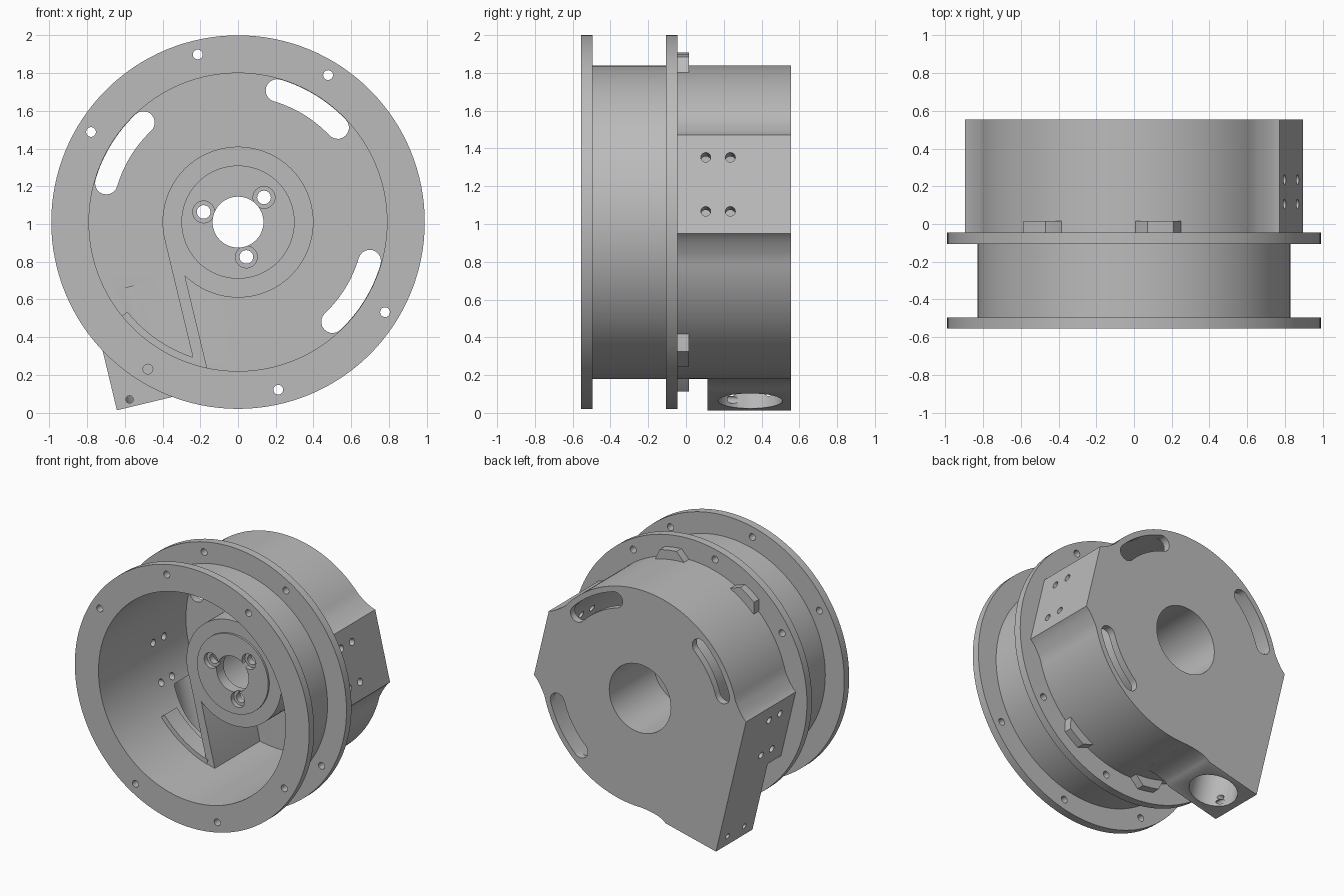
import bpy, bmesh
from math import radians, sin, cos, pi
from mathutils import Vector, Matrix

if "Cube" in bpy.data.objects:
    bpy.data.objects.remove(bpy.data.objects["Cube"], do_unlink=True)

ZC = 1.01                 # height of the main axis
TILT = radians(13.5)      # side panels and duct are turned by this angle
FRONT, REAR = -0.555, 0.555
MID = -0.045              # rear face of the second flange

grey = bpy.data.materials.new("plain_grey")
grey.use_nodes = True
grey.diffuse_color = (0.5, 0.5, 0.5, 1)
grey.node_tree.nodes["Principled BSDF"].inputs["Base Color"].default_value = (0.5, 0.5, 0.5, 1)


def make(name, bm):
    bmesh.ops.recalc_face_normals(bm, faces=bm.faces[:])
    mesh = bpy.data.meshes.new(name)
    bm.to_mesh(mesh)
    bm.free()
    mesh.materials.append(grey)
    obj = bpy.data.objects.new(name, mesh)
    bpy.context.collection.objects.link(obj)
    return obj


def prism(name, pts, y0, y1):
    """Extrude an outline, given around the main axis, along y."""
    bm = bmesh.new()
    face = bm.faces.new([bm.verts.new((x, y0, z + ZC)) for x, z in pts])
    new = bmesh.ops.extrude_face_region(bm, geom=[face])["geom"]
    bmesh.ops.translate(bm, vec=(0, y1 - y0, 0),
                        verts=[v for v in new if isinstance(v, bmesh.types.BMVert)])
    return make(name, bm)


def polar(r, deg):
    return r * cos(radians(deg)), r * sin(radians(deg))


def arc(r, a0, a1, n, centre=(0, 0)):
    return [tuple(Vector(polar(r, a0 + (a1 - a0) * i / n)) + Vector(centre)) for i in range(n + 1)]


def disc(name, r, y0, y1, centre=(0, 0), n=32):
    return prism(name, arc(r, 0, 360, n, centre)[:-1], y0, y1)


def turned(pts):
    """Panel coordinates (u across, v along) to x and z."""
    c, s = cos(TILT), sin(TILT)
    return [(c * u - s * v, s * u + c * v) for u, v in pts]


def rod(name, r, a, b, y0, y1=None):
    """Cylinder between two panel-coordinate points at depth y0."""
    (ax, az), (bx, bz) = turned([a, b])
    p, q = Vector((ax, y0, az + ZC)), Vector((bx, y0, bz + ZC))
    rot = (q - p).to_track_quat('Z', 'Y').to_matrix().to_4x4()
    bm = bmesh.new()
    bmesh.ops.create_cone(bm, cap_ends=True, segments=32, radius1=r, radius2=r,
                          depth=(q - p).length, matrix=Matrix.Translation((p + q) / 2) @ rot)
    return make(name, bm)


def combine(obj, others, operation):
    for other in others:
        mod = obj.modifiers.new("combine", 'BOOLEAN')
        mod.operation, mod.solver, mod.object = operation, 'EXACT', other
        bpy.context.view_layer.objects.active = obj
        bpy.ops.object.modifier_apply(modifier=mod.name)
        bpy.data.objects.remove(other, do_unlink=True)


def bend(a, ctrl, b, n=6):
    """Points of a concave flare from a to b."""
    a, ctrl, b = Vector(a), Vector(ctrl), Vector(b)
    return [tuple(a * (1 - t) ** 2 + ctrl * 2 * t * (1 - t) + b * t * t)
            for t in [i / n for i in range(n)]]


R_OUT, R_IN, FLAT, HALF = 0.83, 0.79, 0.857, 0.268

# front barrel
barrel = disc("front_barrel", R_OUT, FRONT + 0.01, MID, n=128)
combine(barrel, [disc("cutter", R_IN, -1, 1, n=128)], 'DIFFERENCE')

# pair of bolted flanges
for name, y in (("front_flange", FRONT), ("rear_flange", MID - 0.06)):
    flange = disc(name, 0.99, y, y + 0.06, n=128)
    holes = [disc("cutter", 0.026, -1, 1, polar(0.914, a), 20)
             for a in (58.5, 103.5, 148.5, 238.5, 283.5, 328.5)]
    combine(flange, [disc("cutter", R_IN, -1, 1, n=128)] + holes, 'DIFFERENCE')

# rear housing outline: a circle with a flat panel on each side
half = [(FLAT, -HALF), (FLAT, HALF)]
half += bend((FLAT, HALF), (0.81, 0.29), polar(R_OUT, 27))[1:]
half += arc(R_OUT, 27, 153, 48)
half += bend((-FLAT, HALF), (-0.81, 0.29), polar(R_OUT, 153))[:0:-1]
outline = half + [(-u, -v) for u, v in half]
housing = prism("rear_housing", turned(outline), MID - 0.01, REAR)

# square duct outlet running down from one panel
outlet = [(-FLAT, HALF - 0.1), (-FLAT, -0.82), (-0.42, -0.82)]
outlet += bend((-0.42, -0.82), (-0.36, -0.78), polar(R_OUT, 256))[1:]
outlet += [polar(R_OUT, 256), (-0.15, -0.5), (-0.5, HALF - 0.1)]
combine(housing, [prism("outlet", turned(outlet), 0.115, REAR)], 'UNION')

# hollow inside, rear bore, duct and holes
cutters = [disc("cutter", R_IN, -1, 0.5, n=128),
           disc("cutter", 0.26, 0.3, 1, n=64),
           rod("cutter", 0.17, (-0.64, -0.95), (-0.64, -0.2), 0.34),
           disc("cutter", 0.02, 0, 0.3, (-0.575, -0.94), 16)]
cutters += [rod("cutter", 0.026, (-1, v), (1, v), y) for v in (-0.147, 0.147) for y in (0.105, 0.235)]
cutters += [rod("cutter", 0.02, (-1, -0.74), (-0.7, -0.74), y) for y in (0.24, 0.44)]
for start in (43.5, 133.5, 313.5):
    end = start + 30
    slot = arc(0.788, start, end, 16) + arc(0.06, end, end + 180, 10, polar(0.728, end))[1:-1]
    slot += arc(0.668, end, start, 16) + arc(0.06, start + 180, start + 360, 10, polar(0.728, start))[1:-1]
    cutters.append(prism("cutter", slot, 0.3, 1))
combine(housing, cutters, 'DIFFERENCE')

# central hub with a raised mounting face
hub = disc("hub", 0.4, -0.05, 0.51, n=96)
combine(hub, [disc("mounting_face", 0.3, -0.065, 0.1, n=96)], 'UNION')
hub_cuts = [disc("cutter", 0.26, 0.02, 1, n=64), disc("cutter", 0.135, -1, 1, n=48)]
for a in (43.5, 163.5, 283.5):
    hub_cuts += [disc("cutter", 0.058, -1, -0.03, polar(0.19, a)),
                 disc("cutter", 0.036, -1, 0.1, polar(0.19, a))]
combine(hub, hub_cuts, 'DIFFERENCE')

# inner duct wall, tangent to the hub
prism("duct_wall", turned([(-0.4, 0), (-0.4, -0.69), (-0.34, -0.72), (-0.34, -0.2)]), -0.045, 0.51)

# curved ledge over the duct mouth
prism("duct_ledge", arc(0.755, 219, 253, 16) + arc(0.8, 253, 219, 16), -0.05, 0.1)

# lugs behind the rear flange
for i, a in enumerate((81, 126, 261, 306)):
    tip = [polar(0.81, a - 9.5), polar(0.84, a - 8), polar(0.9, a - 4.5), polar(0.9, a),
           polar(0.9, a + 4.5), polar(0.84, a + 8), polar(0.81, a + 9.5)]
    prism("lug_%d" % (i + 1), tip, MID - 0.01, 0.015)

# smooth round faces, sharp edges
bpy.ops.object.select_all(action='DESELECT')
for obj in bpy.context.collection.objects:
    if obj.type == 'MESH' and grey.name in obj.data.materials:
        obj.select_set(True)
        bpy.context.view_layer.objects.active = obj
bpy.ops.object.shade_smooth_by_angle(angle=radians(30))
